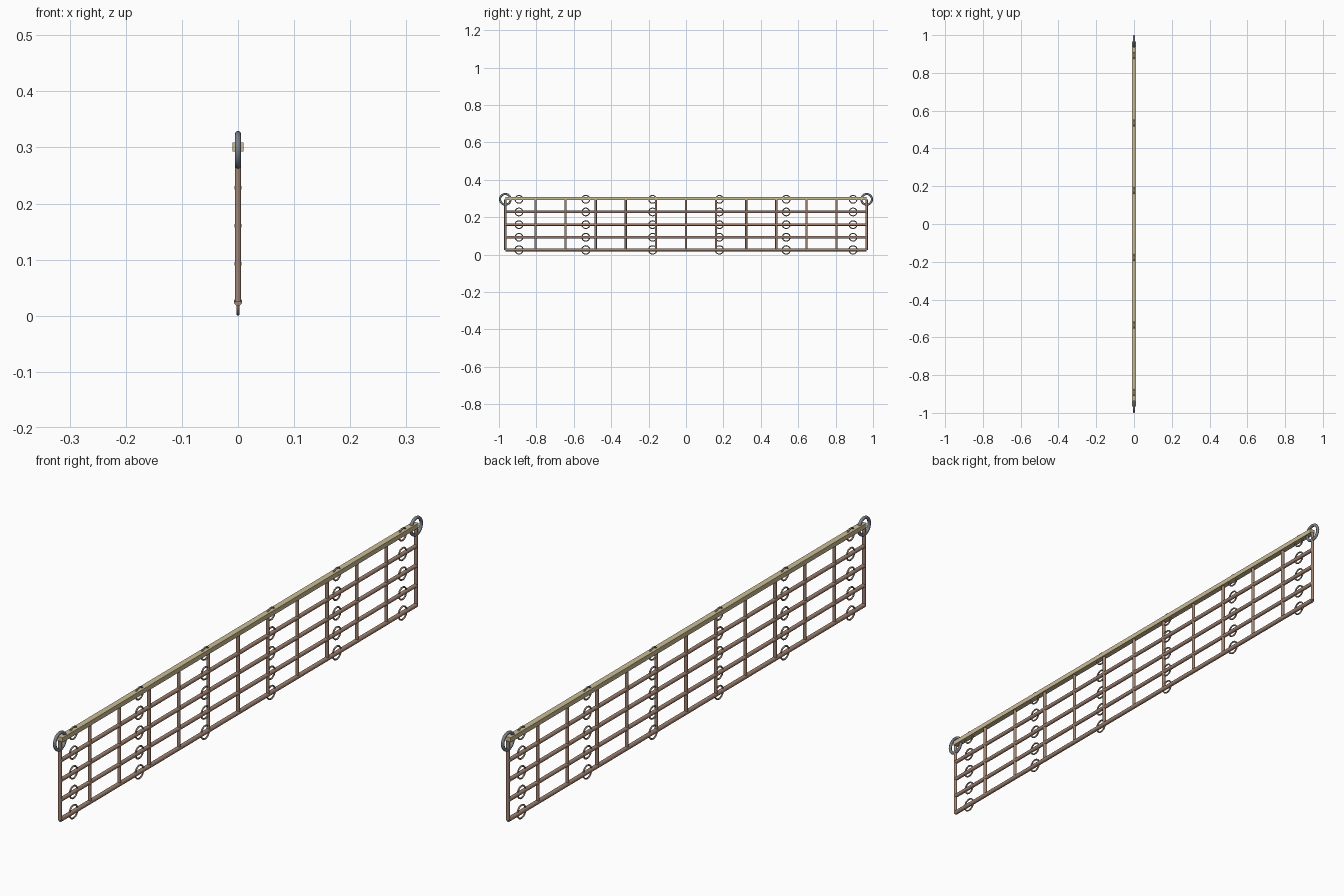
import bpy, math

if "Cube" in bpy.data.objects:
    bpy.data.objects.remove(bpy.data.objects["Cube"])

HALF = 0.966          # half length of the net
Z0, STEP = 0.025, 0.0676   # lowest rope height and rope spacing
TOP = Z0 + 4 * STEP


def material(name, rgb):
    m = bpy.data.materials.new(name)
    m.diffuse_color = (*rgb, 1)
    m.use_nodes = True
    m.node_tree.nodes["Principled BSDF"].inputs["Base Color"].default_value = m.diffuse_color
    return m


WOOD = material("pale_wood", (0.60, 0.51, 0.30))
ROPE = material("brown_rope", (0.36, 0.23, 0.17))
LOOP = material("loop_brown", (0.33, 0.25, 0.18))
IRON = material("dark_iron", (0.20, 0.22, 0.26))


def finish(name, mat, smooth=True):
    ob = bpy.context.object
    ob.name = name
    ob.data.materials.append(mat)
    if smooth:
        bpy.ops.object.shade_smooth_by_angle(angle=math.radians(50))
    return ob


def rod(name, loc, length, radius, along_y):
    bpy.ops.mesh.primitive_cylinder_add(
        vertices=10, radius=radius, depth=length, location=loc,
        rotation=(math.pi / 2 if along_y else 0, 0, 0))
    return finish(name, ROPE)


def ring(name, y, z, outer, minor, mat, segs):
    bpy.ops.mesh.primitive_torus_add(
        major_radius=outer - minor, minor_radius=minor,
        major_segments=segs, minor_segments=8,
        location=(0, y, z), rotation=(0, math.pi / 2, 0))
    return finish(name, mat)


# top batten
bpy.ops.mesh.primitive_cube_add(size=1, location=(0, 0, 0.301))
bpy.context.object.scale = (0.02, 2 * HALF, 0.016)
bpy.ops.object.transform_apply(location=False, rotation=False, scale=True)
finish("top_batten", WOOD, smooth=False)

# long horizontal ropes
for i in range(4):
    rod(f"horizontal_rope_{i}", (0, 0, Z0 + i * STEP), 2 * HALF,
        0.0075 if i == 0 else 0.0068, True)

# upright ropes
for i in range(13):
    y = -HALF + i * 2 * HALF / 12
    rod(f"upright_rope_{i}", (0, y, (Z0 + TOP) / 2), TOP - Z0, 0.006, False)

# small loops threaded along every row
for col in range(6):
    y = -0.893 + col * 0.3572
    for row in range(5):
        ring(f"small_loop_{col}_{row}", y, Z0 + row * STEP,
             0.025 if row == 0 else 0.0235, 0.0028, LOOP, 20)

# large hanging rings at both ends
for side in (-1, 1):
    ring("end_ring", side * HALF, TOP, 0.034, 0.0055, IRON, 24)
